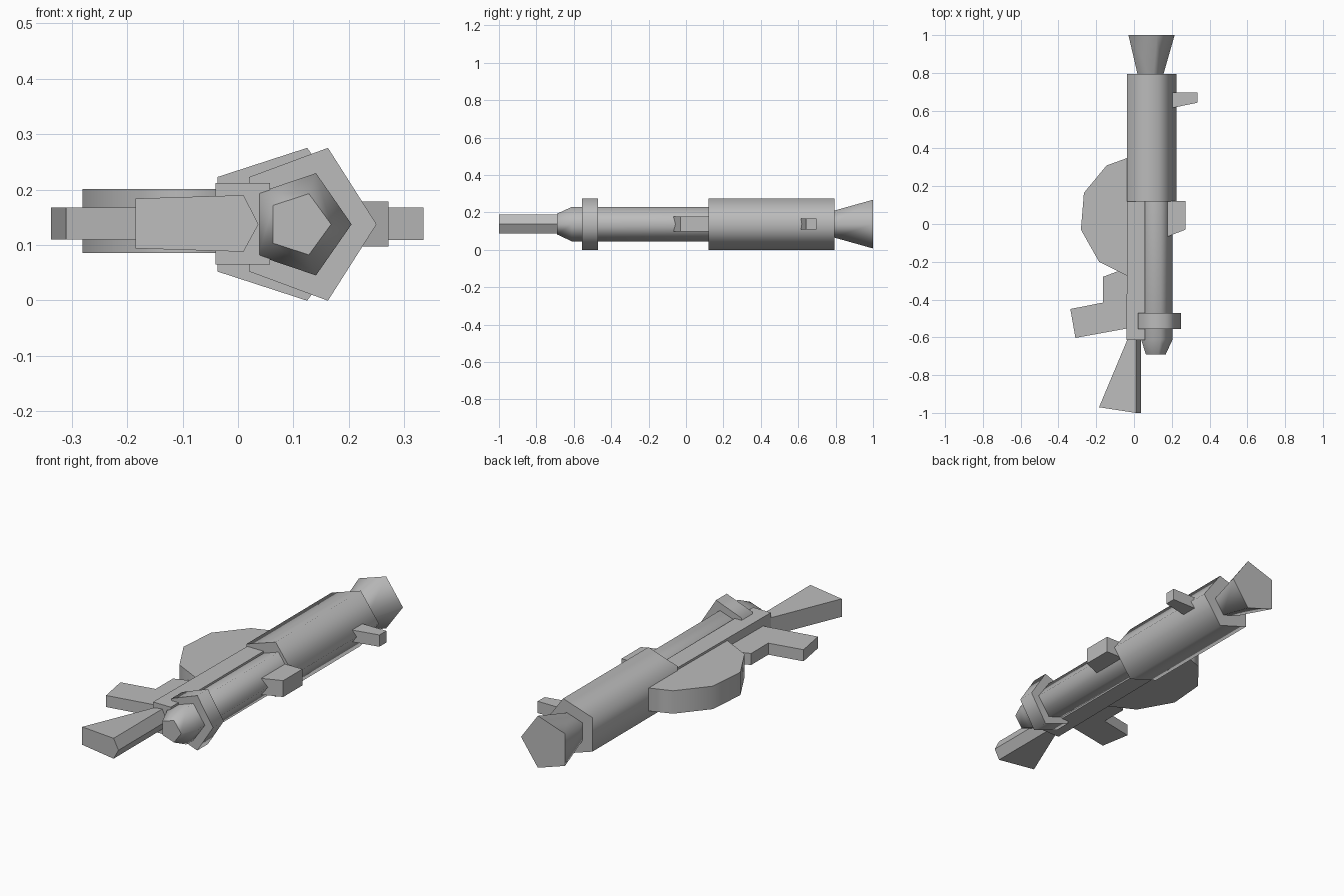
import bpy
from math import cos, sin, tau

cube = bpy.data.objects.get("Cube")
if cube:
    bpy.data.objects.remove(cube)

MID = 0.1375  # height of the long axis
grey = bpy.data.materials.new("metal grey")
grey.use_nodes = True
grey.diffuse_color = (0.5, 0.5, 0.5, 1)
grey.node_tree.nodes["Principled BSDF"].inputs["Base Color"].default_value = grey.diffuse_color


def loft(name, rings, smooth=False):
    """Skin a list of equal rings, with flat end caps."""
    n = len(rings[0])
    verts = [p for ring in rings for p in ring]
    faces = [(k * n + i, k * n + (i + 1) % n, (k + 1) * n + (i + 1) % n, (k + 1) * n + i)
             for k in range(len(rings) - 1) for i in range(n)]
    sides = len(faces)
    faces += [tuple(reversed(range(n))), tuple(range(len(verts) - n, len(verts)))]
    mesh = bpy.data.meshes.new(name)
    mesh.from_pydata(verts, [], faces)
    mesh.materials.append(grey)
    for poly in mesh.polygons:
        poly.use_smooth = smooth and poly.index < sides
    obj = bpy.data.objects.new(name, mesh)
    bpy.context.collection.objects.link(obj)
    # make normals point outwards
    import bmesh
    bm = bmesh.new()
    bm.from_mesh(mesh)
    bmesh.ops.recalc_face_normals(bm, faces=bm.faces)
    bm.to_mesh(mesh)
    bm.free()
    return obj


def pentagon(y, cx, rx, rz):
    """Five-sided ring across the long axis, one corner towards +x."""
    return [(cx + rx * cos(tau * i / 5), y, MID + rz * sin(tau * i / 5)) for i in range(5)]


def plate(name, outline, low, high, smooth=False):
    """Plan outline raised between two heights."""
    return loft(name, [[(x, y, z) for x, y in outline] for z in (low, high)], smooth)


# Five-sided tubes
loft("barrel", [pentagon(-0.69, 0.11, 0.058, 0.058), pentagon(-0.61, 0.112, 0.093, 0.097),
                pentagon(0.14, 0.112, 0.093, 0.097)], True)
loft("front_band", [pentagon(y, 0.123, 0.127, 0.145) for y in (-0.555, -0.47)], True)
loft("rear_tube", [pentagon(y, 0.08, 0.145, 0.145) for y in (0.12, 0.795)], True)
loft("rear_flare", [pentagon(0.79, 0.08, 0.075, 0.075), pentagon(1, 0.08, 0.135, 0.137)], True)

# Receiver beside the barrel
plate("receiver", [(-0.041, -0.615), (0.058, -0.615), (0.058, 0.13), (-0.033, 0.13)], 0.065, 0.212)

# Flared stock with a ridge along its +x side
stock_rings = []
for left, y_left, y_right in ((-0.185, -0.97, -1), (-0.03, -0.6, -0.6)):
    stock_rings.append([(left, y_left, 0.094), (left, y_left, 0.184), (0.01, y_right, 0.19),
                        (0.037, y_right, MID), (0.01, y_right, 0.088)])
loft("stock", stock_rings)

# Parts on the -x side
plate("grip", [(-0.337, -0.45), (-0.31, -0.603), (-0.02, -0.55), (-0.02, -0.388)], 0.11, 0.168)
plate("trigger_guard", [(-0.165, -0.28), (-0.165, -0.45), (-0.02, -0.45), (-0.02, -0.25),
                        (-0.085, -0.25)], 0.11, 0.168)
plate("magazine", [(-0.02, 0.355), (-0.145, 0.31), (-0.265, 0.165), (-0.281, -0.03),
                   (-0.185, -0.2), (-0.02, -0.283)], 0.086, 0.201, True)

# Parts on the +x side
plate("side_block", [(0.272, 0.122), (0.272, -0.03), (0.175, -0.068), (0.175, 0.122)], 0.097, 0.179)
plate("rear_peg", [(0.335, 0.697), (0.335, 0.642), (0.19, 0.612), (0.19, 0.697)], 0.109, 0.168)
